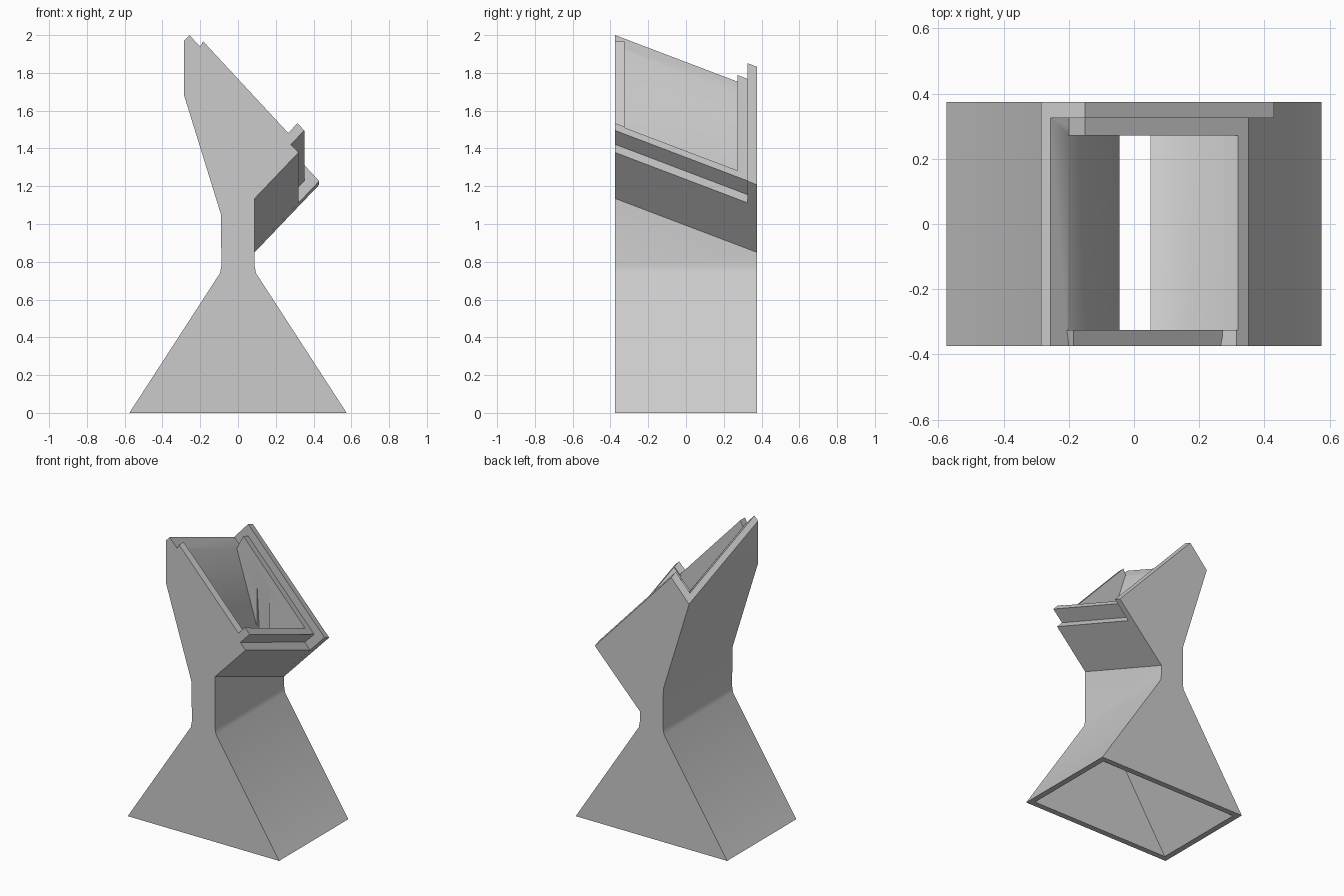
import bpy, bmesh, math

cube = bpy.data.objects.get("Cube")
if cube:
    bpy.data.objects.remove(cube, do_unlink=True)

DEPTH = 0.375     # half depth of the chute
WALL = 0.325      # inner face of front and back walls
LIP = 0.272       # inner face of the back lip
SLOPE = 0.38      # fall of the tilted mouth from front to back
RAKE = 1.077      # fall of the mouth from left to right


def rim(x, lift=0.0, tilt=1):
    """Point on the tilted mouth, raised by lift."""
    return (x, 1.723 + lift - RAKE * x, tilt)


def skin(name, rings):
    """Closed solid through a stack of matching rings."""
    bm = bmesh.new()
    loops = [[bm.verts.new(p) for p in ring] for ring in rings]
    n = len(loops[0])
    bm.faces.new(loops[0])
    bm.faces.new(loops[-1][::-1])
    for a, b in zip(loops, loops[1:]):
        for i in range(n):
            j = (i + 1) % n
            bm.faces.new((a[i], b[i], b[j], a[j]))
    bmesh.ops.recalc_face_normals(bm, faces=bm.faces)
    mesh = bpy.data.meshes.new(name)
    bm.to_mesh(mesh)
    bm.free()
    ob = bpy.data.objects.new(name, mesh)
    bpy.context.collection.objects.link(ob)
    return ob


def prism(name, profile, y0, y1):
    """Extrude (x, z, tilt) points along y; tilted points fall toward the back."""
    return skin(name, [[(x, y, z - t * SLOPE * (y + DEPTH)) for x, z, t in profile]
                       for y in (y0, y1)])


def combine(target, tool, operation):
    """Apply a boolean and discard the helper."""
    tool.hide_render = True
    mod = target.modifiers.new(operation, 'BOOLEAN')
    mod.operation, mod.solver, mod.object = operation, 'EXACT', tool
    bpy.context.view_layer.objects.active = target
    bpy.ops.object.modifier_apply(modifier=mod.name)
    bpy.data.objects.remove(tool, do_unlink=True)


# Flared foot, neck and raked hopper
body = prism("chute_body", [
    (-0.575, 0, 0), (0.575, 0, 0), (0.095, 0.74, 0), (0.088, 0.78, 0),
    (0.088, 1.135, 1), rim(0.32), rim(-0.257), (-0.285, 1.97, 1),
    (-0.285, 1.68, 0), (-0.09, 1.05, 0), (-0.088, 0.78, 0), (-0.095, 0.74, 0),
], -DEPTH, DEPTH)

# Raised edges around the mouth
front_lip = prism("front_lip", [
    (-0.22, 1.90, 0), rim(-0.185, 0.045, 0), rim(0.272, 0.045, 0), (0.22, 1.38, 0),
], -DEPTH, -WALL)
right_lip = prism("right_lip", [
    (0.22, 1.36, 1), rim(0.351, 0.15), rim(0.315, 0.15), (0.185, 1.395, 1),
], -DEPTH, WALL + 0.01)
back_lip = prism("back_lip", [
    (-0.2, 1.85, 1), (0.22, 1.36, 1), rim(0.351, 0.15), rim(-0.15, 0.15), rim(-0.2),
], LIP, WALL + 0.01)
back_flange = prism("back_flange", [
    (0.088, 1.135, 1), rim(0.43, 0.233), rim(-0.15, 0.233), (-0.285, 1.97, 1),
], WALL, DEPTH)
for part in (front_lip, right_lip, back_lip, back_flange):
    combine(body, part, 'UNION')

# Hollow hopper
hopper = prism("hopper_cutter", [
    (-0.045, 0.9, 0), (0.05, 0.9, 0), (0.05, 1.32, 1), (0.16, 1.358, 1),
    (0.32, 1.53, 1), (0.32, 2.6, 0), (-0.26, 2.6, 0), (-0.26, 2.132, 1), (-0.045, 1.437, 1),
], -WALL, LIP)
combine(body, hopper, 'DIFFERENCE')

# Hollow foot running up into the neck: left, right, front, back, height
foot = skin("foot_cutter", [
    [(x0, y0, z), (x1, y0, z), (x1, y1, z), (x0, y1, z)]
    for x0, x1, y0, y1, z in (
        (-0.535, 0.535, -0.335, 0.335, -0.1),
        (-0.535, 0.535, -0.335, 0.335, 0),
        (-0.045, 0.05, -WALL, WALL, 0.75),
        (-0.045, 0.05, -WALL, 0.27, 1.5))])
combine(body, foot, 'DIFFERENCE')

# Single grey finish
grey = bpy.data.materials.new("plain_grey")
grey.use_nodes = True
colour = (0.6, 0.6, 0.6, 1)
grey.diffuse_color = colour
grey.node_tree.nodes["Principled BSDF"].inputs["Base Color"].default_value = colour
body.data.materials.clear()
body.data.materials.append(grey)

bpy.ops.object.select_all(action='DESELECT')
body.select_set(True)
bpy.context.view_layer.objects.active = body
bpy.ops.object.shade_smooth_by_angle(angle=math.radians(30))
